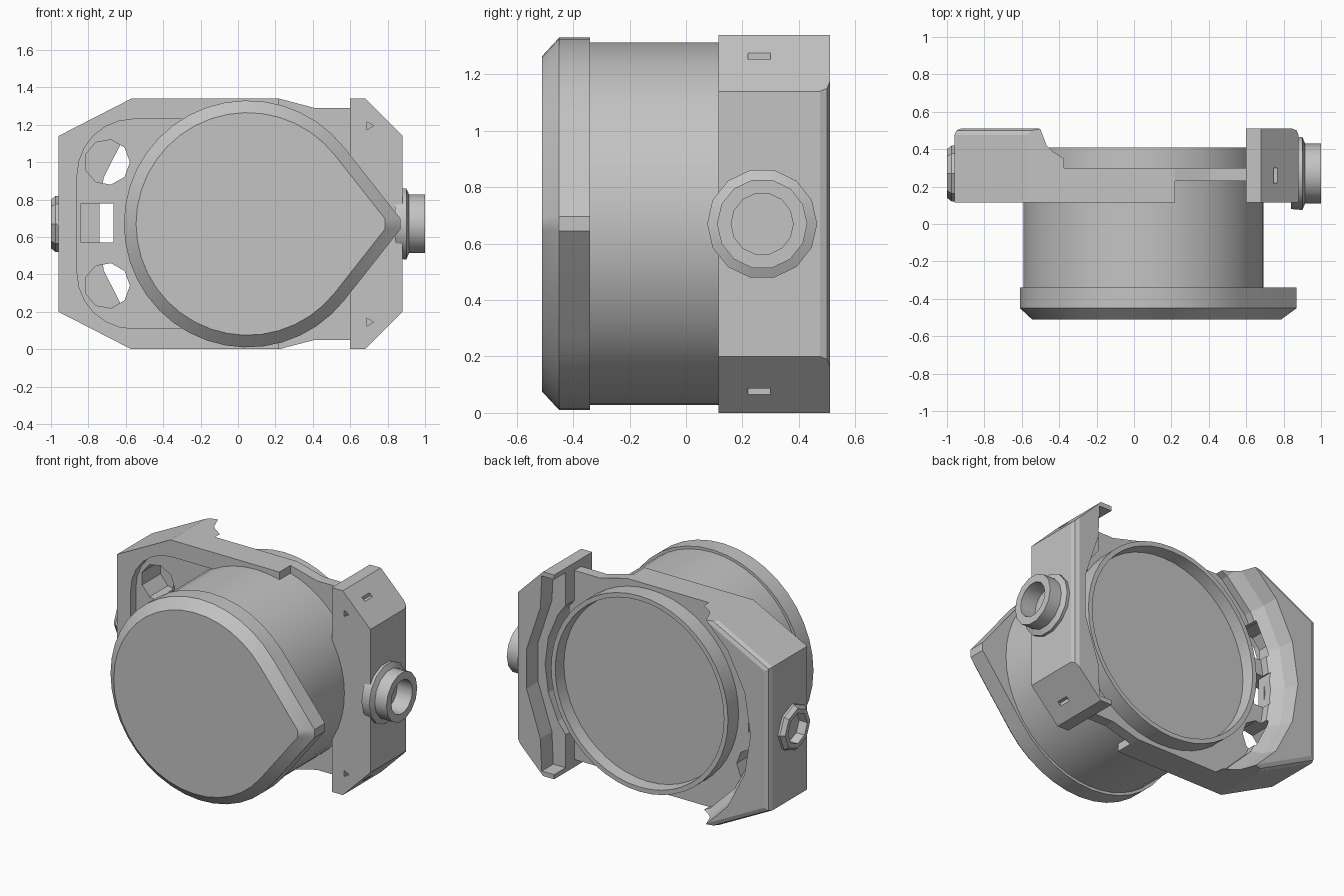
import bpy, bmesh
from math import sin, cos, pi, acos
from mathutils import Vector

cube = bpy.data.objects.get("Cube")
if cube:
    bpy.data.objects.remove(cube, do_unlink=True)

grey = bpy.data.materials.new("plain_grey")
grey.use_nodes = True
COLOUR = (0.55, 0.55, 0.55, 1)
grey.diffuse_color = COLOUR
grey.node_tree.nodes["Principled BSDF"].inputs["Base Color"].default_value = COLOUR

CX, CZ = 0.05, 0.67   # barrel axis
PORT_Y = 0.27         # side port axis


def loft(name, rings, smooth=False):
    """Skin a list of equal-length rings and close both ends."""
    bm = bmesh.new()
    loops = [[bm.verts.new(p) for p in ring] for ring in rings]
    n = len(loops[0])
    for a, b in zip(loops, loops[1:]):
        for i in range(n):
            j = (i + 1) % n
            bm.faces.new((a[i], a[j], b[j], b[i]))
    bm.faces.new(loops[0])
    bm.faces.new(loops[-1])
    bmesh.ops.recalc_face_normals(bm, faces=bm.faces)
    mesh = bpy.data.meshes.new(name)
    bm.to_mesh(mesh)
    bm.free()
    mesh.materials.append(grey)
    ob = bpy.data.objects.new(name, mesh)
    bpy.context.collection.objects.link(ob)
    if smooth:
        select(ob)
        bpy.ops.object.shade_smooth_by_angle(angle=0.5)
    return ob


def select(ob):
    bpy.ops.object.select_all(action='DESELECT')
    ob.select_set(True)
    bpy.context.view_layer.objects.active = ob


def slab(outline, y):
    return [Vector((x, y, z)) for x, z in outline]


def prism(name, outline, y0, y1):
    return loft(name, [slab(outline, y0), slab(outline, y1)])


def circle(r, y, n=48, cx=CX, cz=CZ):
    return [Vector((cx + r * cos(2 * pi * i / n), y, cz + r * sin(2 * pi * i / n)))
            for i in range(n)]


def side_circle(r, x, n=14):
    return [Vector((x, PORT_Y + r * cos(2 * pi * i / n), CZ + r * sin(2 * pi * i / n)))
            for i in range(n)]


def box(x0, x1, z0, z1):
    return [(x0, z0), (x1, z0), (x1, z1), (x0, z1)]


def mirrored(upper):
    """Complete an outline from its upper half, listed left to right."""
    return upper + [(x, 2 * CZ - z) for x, z in reversed(upper)]


def cut(target, cutter):
    cutter.hide_render = True
    select(target)
    mod = target.modifiers.new("cut", 'BOOLEAN')
    mod.operation, mod.solver, mod.object = 'DIFFERENCE', 'EXACT', cutter
    bpy.ops.object.modifier_apply(modifier=mod.name)
    bpy.data.objects.remove(cutter, do_unlink=True)


def bevel_back_edges(ob, x_min, x_max, width):
    """Round the rear edges lying between two x positions."""
    bm = bmesh.new()
    bm.from_mesh(ob.data)
    edges = [e for e in bm.edges
             if all(v.co.y > 0.5 and x_min < v.co.x < x_max for v in e.verts)]
    bmesh.ops.bevel(bm, geom=edges, offset=width, segments=2, profile=0.5, affect='EDGES')
    bm.to_mesh(ob.data)
    bm.free()


# Teardrop front cap with a chamfered face and a blunt tip
def teardrop(r, y, n=32):
    a = acos(0.66 / 0.84)
    reach = r * 0.84 / 0.66
    pts = []
    for i in range(n + 1):
        t = a + (2 * pi - 2 * a) * i / n
        pts.append(Vector((CX + r * cos(t), y, CZ + r * sin(t))))
    tip = CX + reach
    for s in (-1, 1):
        pts.append(Vector((tip - 0.02, y, CZ + s * 0.026)))
    return pts


loft("front_cap", [teardrop(0.595, -0.51), teardrop(0.66, -0.45),
                   teardrop(0.66, -0.34)], smooth=True)

# Barrel with a recessed rear disc
loft("barrel", [circle(0.642, -0.36), circle(0.642, 0.41),
                circle(0.612, 0.41), circle(0.605, 0.33)], smooth=True)

# Left body and rear grip in one block
body = prism("body_grip", mirrored([(-0.96, 1.14), (-0.57, 1.34), (0.22, 1.34)]), 0.115, 0.51)
bevel_back_edges(body, -1, -0.5, 0.035)

# Flared hollow around the rear of the barrel
cut(body, loft("hollow", [circle(r, y, 20) for r, y in
                          ((0.8, 0.3), (0.8, 0.35), (0.85, 0.42), (0.88, 0.53))]))

# Rounded front recess beside the barrel
corner = [(-0.56 - 0.3 * cos(i * pi / 12), 0.93 + 0.3 * sin(i * pi / 12)) for i in range(7)]
cut(body, prism("recess", mirrored(corner + [(-0.1, 1.23)]), 0.05, 0.17))

# Two round holes, a square window and its pocket
for s in (-1, 1):
    cut(body, loft("hole", [circle(0.122, y, 9, -0.7, CZ + s * 0.33) for y in (0.05, 0.36)]))
cut(body, prism("window", box(-0.74, -0.665, 0.57, 0.78), 0.05, 0.4))
cut(body, prism("pocket", box(-0.84, -0.73, 0.57, 0.78), 0.05, 0.25))
cut(body, loft("port_hole", [side_circle(0.1, x, 8) for x in (-1.1, -0.9)]))

# Thin bridges joining the body to the right block, above and below
bridge = [(0.2, 1.34), (0.22, 1.34), (0.41, 1.29), (0.64, 1.29), (0.64, 1.0), (0.2, 1.0)]
prism("upper_bridge", bridge, 0.23, 0.3)
prism("lower_bridge", [(x, 2 * CZ - z) for x, z in bridge], 0.23, 0.3)

# Right block with clipped corners
block = prism("right_block", mirrored([(0.6, 1.34), (0.68, 1.34), (0.88, 1.14)]), 0.115, 0.51)
bevel_back_edges(block, 0.87, 0.89, 0.035)

# Rear channel that steps around the barrel, and the curved seat inside it
cut(block, loft("seat", [circle(0.7, 0.2, 24), circle(0.7, 0.45, 24)]))
cut(block, prism("channel", mirrored([(0.5, 1.31), (0.69, 1.31), (0.7, 1.1), (0.8, 0.8)]),
                 0.39, 0.55))

# Small slots on the clipped corners and three-sided dimples on the front
for s in (-1, 1):
    z = CZ + s * 0.6
    cut(block, prism("slot", box(0.745, 0.85, z - 0.017, z + 0.017), 0.22, 0.3))
    cut(block, loft("dimple", [circle(0.025, y, 3, 0.7, CZ + s * 0.525) for y in (0.1, 0.15)]))

# Right port: collar and hollow nozzle
loft("right_port", [side_circle(0.19, 0.84), side_circle(0.195, 0.9), side_circle(0.16, 0.915),
                    side_circle(0.16, 1.0), side_circle(0.11, 1.0), side_circle(0.11, 0.89)],
     smooth=True)

# Left port: short tapered ring
loft("left_port", [side_circle(0.15, -0.94, 8), side_circle(0.15, -0.975, 8),
                   side_circle(0.13, -1.0, 8), side_circle(0.1, -1.0, 8),
                   side_circle(0.1, -0.91, 8)])
